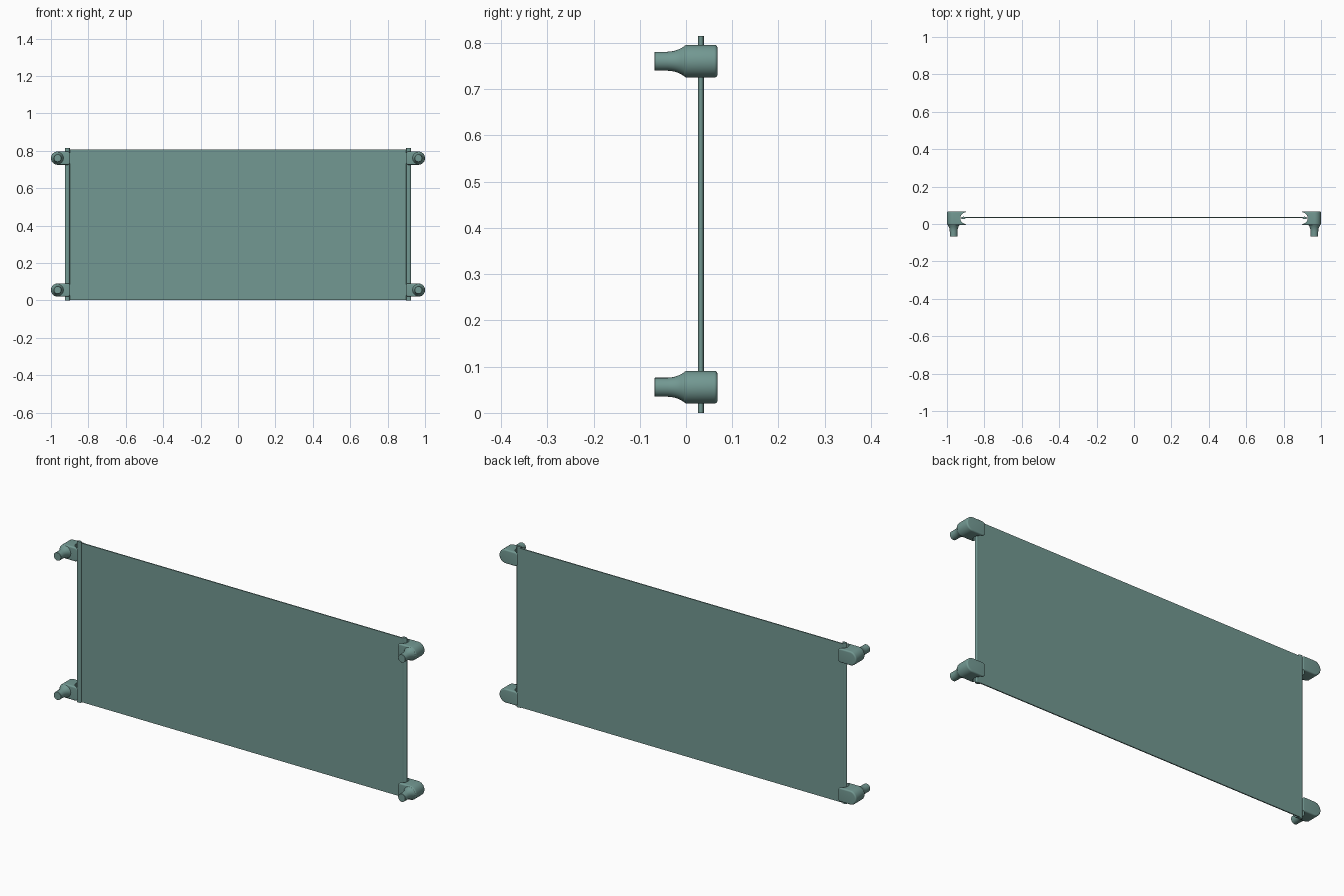
import bpy, bmesh, math

if "Cube" in bpy.data.objects:
    bpy.data.objects.remove(bpy.data.objects["Cube"])

CX, CZ, R = 0.9645, 0.0555, 0.0355     # lower right clamp: axis position and radius
Y0, Y1 = -0.005, 0.068                 # clamp body front and back
PITCH = 0.705                          # height between lower and upper clamps

mat = bpy.data.materials.new("grey_green")
mat.diffuse_color = (0.17, 0.316, 0.288, 1)
mat.use_nodes = True
mat.node_tree.nodes["Principled BSDF"].inputs["Base Color"].default_value = mat.diffuse_color


def finish(name, bm):
    bmesh.ops.recalc_face_normals(bm, faces=bm.faces)
    me = bpy.data.meshes.new(name)
    bm.to_mesh(me)
    bm.free()
    me.materials.append(mat)
    ob = bpy.data.objects.new(name, me)
    bpy.context.collection.objects.link(ob)
    return ob


def loft(name, rings):
    """Skin equal-length rings of points and cap both ends."""
    bm = bmesh.new()
    rows = [[bm.verts.new(p) for p in ring] for ring in rings]
    n = len(rows[0])
    for a, b in zip(rows, rows[1:]):
        for i in range(n):
            j = (i + 1) % n
            bm.faces.new((a[i], a[j], b[j], b[i]))
    bm.faces.new(rows[0])
    bm.faces.new(rows[-1])
    return finish(name, bm)


def arc(cx, cy, rx, ry, a0, a1, n):
    return [(cx + rx * math.cos(math.radians(a0 + (a1 - a0) * i / n)),
             cy + ry * math.sin(math.radians(a0 + (a1 - a0) * i / n))) for i in range(n + 1)]


def repeat(ob, vertical):
    ob.modifiers.new("mirror", 'MIRROR')
    if vertical:
        a = ob.modifiers.new("stack", 'ARRAY')
        a.count = 2
        a.use_relative_offset = False
        a.use_constant_offset = True
        a.constant_offset_displace = (0, 0, PITCH)


def smooth(ob, angle=40):
    bpy.ops.object.select_all(action='DESELECT')
    ob.select_set(True)
    bpy.context.view_layer.objects.active = ob
    bpy.ops.object.shade_smooth_by_angle(angle=math.radians(angle))


# flat panel
sheet = [(-0.92, 0.033), (0.92, 0.033), (0.92, 0.0385), (-0.92, 0.0385)]
loft("panel", [[(x, y, z) for x, y in sheet] for z in (0.003, 0.808)])

# flattened rods along the side edges
oval = arc(0.912, 0.0325, 0.0125, 0.0065, 0, 360, 24)[:-1]
strip = loft("edge_rod", [[(x, y, z) for x, y in oval] for z in (0, 0.815)])
repeat(strip, False)


# clamp body: rounded outer end, small corners on the panel side, softened rims
def outline(d):
    c, r, x = 0.014 - d, R - d, 0.897 + d
    return (arc(CX, CZ, r, r, -90, 90, 24)
            + arc(x + c, CZ + r - c, c, c, 90, 180, 6)
            + arc(x + c, CZ - r + c, c, c, 180, 270, 6))


B = 0.007
rim = [(B * (1 - math.sin(math.radians(a))), B * (1 - math.cos(math.radians(a))))
       for a in range(0, 91, 15)]      # (inset, distance from end face)
layers = [(d, Y0 + y) for d, y in rim] + [(d, Y1 - y) for d, y in reversed(rim)]
body = loft("clamp_body", [[(x, y, z) for x, z in outline(d)] for d, y in layers])

# scooped slot between the two jaws
ym = (Y0 + Y1) / 2
scoop = arc(0.893, ym, 0.036, 0.0325, 0, 360, 40)[:-1]
slot = loft("slot_cutter", [[(x, y, z) for x, y in scoop] for z in (CZ - 0.06, CZ + 0.06)])
slot.hide_render = True
slot.hide_set(True)
m = body.modifiers.new("slot", 'BOOLEAN')
m.operation, m.object, m.solver = 'DIFFERENCE', slot, 'EXACT'
repeat(body, True)

# stem: turned profile flaring into the clamp body
profile = [(0.0195, -0.068), (0.0205, -0.067), (0.0205, -0.04), (0.0212, -0.032),
           (0.0228, -0.024), (0.0255, -0.016), (0.0285, -0.010), (0.031, -0.006),
           (0.0325, -0.002), (0.033, 0.003)]
stem = loft("clamp_stem", [[(x, y, z) for x, z in arc(CX, CZ, r, r, 0, 360, 40)[:-1]]
                           for r, y in profile])
repeat(stem, True)

for ob in (strip, body, stem):
    smooth(ob)
